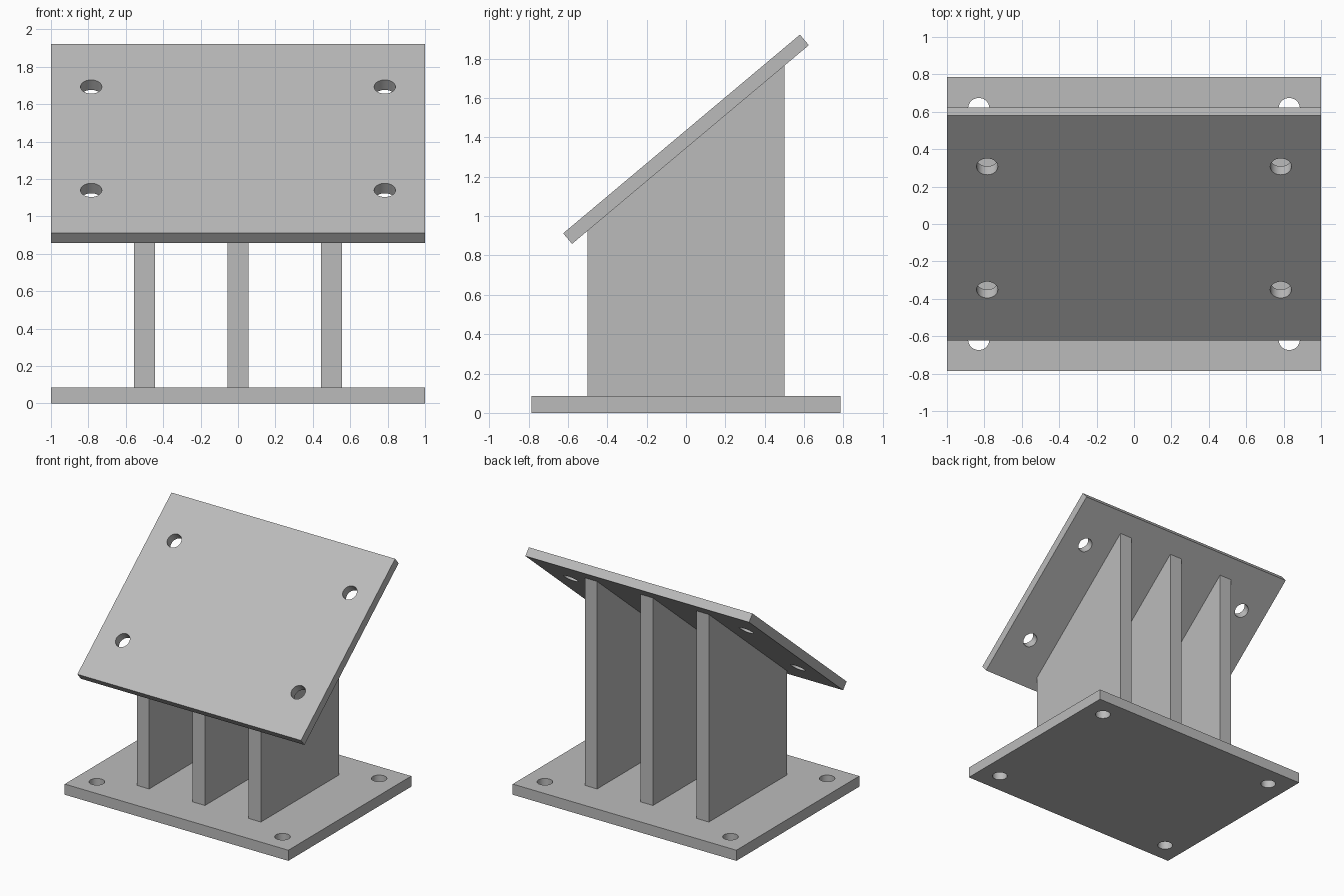
import bpy, bmesh, math
from mathutils import Matrix, Vector

cube = bpy.data.objects.get("Cube")
if cube:
    bpy.data.objects.remove(cube, do_unlink=True)

TILT = math.radians(40)
WIDTH, DEPTH = 2.0, 1.57
BASE_T, TOP_T = 0.086, 0.07
TOP_CENTRE = Vector((0, 0, 1.39))
HOLE_R = 0.057

grey = bpy.data.materials.new("light_grey_metal")
grey.use_nodes = True
colour = (0.5, 0.5, 0.5, 1)
grey.diffuse_color = colour
grey.node_tree.nodes["Principled BSDF"].inputs["Base Color"].default_value = colour


def make_object(name, bm):
    bmesh.ops.recalc_face_normals(bm, faces=bm.faces)
    mesh = bpy.data.meshes.new(name)
    bm.to_mesh(mesh)
    bm.free()
    mesh.materials.append(grey)
    obj = bpy.data.objects.new(name, mesh)
    bpy.context.collection.objects.link(obj)
    return obj


def drilled_plate(name, thickness, hole_x, hole_y, matrix):
    """Rectangular plate with a round through-hole near each corner."""
    bm = bmesh.new()
    bmesh.ops.create_cube(bm, size=1, matrix=Matrix.Diagonal((WIDTH, DEPTH, thickness, 1)))
    plate = make_object(name, bm)

    bm = bmesh.new()
    for sx in (-1, 1):
        for sy in (-1, 1):
            bmesh.ops.create_cone(
                bm, cap_ends=True, segments=40, radius1=HOLE_R, radius2=HOLE_R,
                depth=thickness * 3,
                matrix=Matrix.Translation((sx * hole_x, sy * hole_y, 0)))
    cutter = make_object(name + "_hole_cutter", bm)
    cutter.hide_render = True

    # Bake the holes, then discard the cutter
    mod = plate.modifiers.new("holes", 'BOOLEAN')
    mod.operation = 'DIFFERENCE'
    mod.solver = 'EXACT'
    mod.object = cutter
    bpy.context.view_layer.objects.active = plate
    bpy.ops.object.modifier_apply(modifier=mod.name)
    bpy.data.objects.remove(cutter, do_unlink=True)

    plate.matrix_world = matrix
    bpy.ops.object.select_all(action='DESELECT')
    plate.select_set(True)
    bpy.ops.object.shade_smooth_by_angle(angle=math.radians(30))
    return plate


def rib(name, x, thickness=0.11, half_depth=0.5):
    """Upright web whose sloped top meets the underside of the tilted plate."""
    mid = TOP_CENTRE.z - TOP_T / 2 / math.cos(TILT)
    rise = half_depth * math.tan(TILT)
    profile = [(-half_depth, BASE_T), (half_depth, BASE_T),
               (half_depth, mid + rise), (-half_depth, mid - rise)]
    bm = bmesh.new()
    face = bm.faces.new([bm.verts.new((x - thickness / 2, y, z)) for y, z in profile])
    side = bmesh.ops.extrude_face_region(bm, geom=[face])
    verts = [g for g in side["geom"] if isinstance(g, bmesh.types.BMVert)]
    bmesh.ops.translate(bm, vec=(thickness, 0, 0), verts=verts)
    return make_object(name, bm)


# Flat base and tilted mounting plate
drilled_plate("base_plate", BASE_T, 0.83, 0.617, Matrix.Translation((0, 0, BASE_T / 2)))
drilled_plate("tilted_plate", TOP_T, 0.785, 0.43,
              Matrix.Translation(TOP_CENTRE) @ Matrix.Rotation(TILT, 4, 'X'))

# Three supporting ribs
for name, x in (("right_rib", -0.5), ("middle_rib", 0), ("left_rib", 0.5)):
    rib(name, x)
